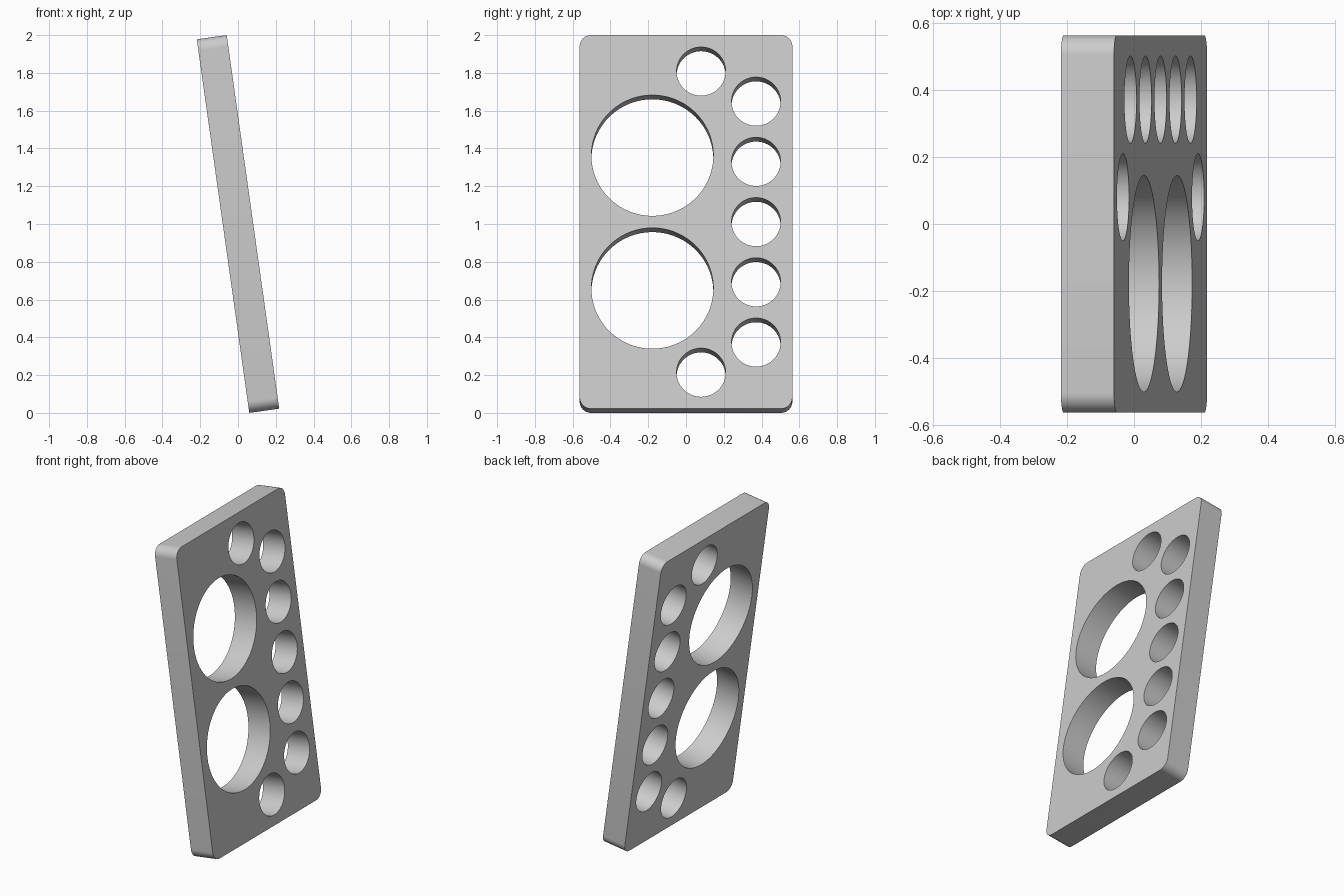
import bpy, bmesh, math
from mathutils import Matrix, Vector

if "Cube" in bpy.data.objects:
    bpy.data.objects.remove(bpy.data.objects["Cube"], do_unlink=True)

WIDTH, LENGTH, THICK, CORNER = 1.126, 1.997, 0.16, 0.06
TILT = math.radians(8)


def arc(cx, cy, r, start, end, steps):
    angles = [start + (end - start) * i / steps for i in range(steps + 1)]
    return [(cx + r * math.cos(a), cy + r * math.sin(a)) for a in angles]


def add_loop(curve, points):
    spline = curve.splines.new("POLY")
    spline.points.add(len(points) - 1)
    for p, (x, y) in zip(spline.points, points):
        p.co = (x, y, 0, 1)
    spline.use_cyclic_u = True


# Plate outline with rounded corners
profile = bpy.data.curves.new("plate_profile", "CURVE")
profile.dimensions = "2D"
profile.fill_mode = "BOTH"
profile.extrude = THICK / 2
outline = []
for i, (sx, sy) in enumerate([(1, 1), (-1, 1), (-1, -1), (1, -1)]):
    outline += arc(sx * (WIDTH / 2 - CORNER), sy * (LENGTH / 2 - CORNER), CORNER,
                   i * math.pi / 2, (i + 1) * math.pi / 2, 10)
add_loop(profile, outline)

# Holes: two large, a column of five small, one small at each end
holes = [(-0.178, s * 0.355, 0.323) for s in (-1, 1)]
holes += [(0.371, i * 0.322, 0.13) for i in range(-2, 3)]
holes += [(0.08, s * 0.805, 0.13) for s in (-1, 1)]
for x, y, r in holes:
    add_loop(profile, arc(x, y, r, 0, 2 * math.pi, 72)[:-1])

# Turn the filled profile into a clean mesh
source = bpy.data.objects.new("plate_profile", profile)
bpy.context.collection.objects.link(source)
graph = bpy.context.evaluated_depsgraph_get()
mesh = bpy.data.meshes.new_from_object(source.evaluated_get(graph))
bpy.data.objects.remove(source, do_unlink=True)
bm = bmesh.new()
bm.from_mesh(mesh)
bmesh.ops.remove_doubles(bm, verts=bm.verts, dist=0.0001)
bmesh.ops.recalc_face_normals(bm, faces=bm.faces)

# Stand the plate up and lean it back
side = Vector((0, 1, 0))
up = Vector((-math.sin(TILT), 0, math.cos(TILT)))
stand = Matrix((side, up, side.cross(up))).transposed().to_4x4()
bm.transform(Matrix.Translation((0, 0, 1)) @ stand)
bm.to_mesh(mesh)
bm.free()

plate = bpy.data.objects.new("perforated_plate", mesh)
bpy.context.collection.objects.link(plate)

# Material
grey = bpy.data.materials.new("light_grey")
grey.use_nodes = True
colour = (0.6, 0.6, 0.6, 1)
grey.diffuse_color = colour
grey.node_tree.nodes["Principled BSDF"].inputs["Base Color"].default_value = colour
mesh.materials.clear()
mesh.materials.append(grey)

# Smooth hole walls and corners, sharp rims
bpy.ops.object.select_all(action="DESELECT")
plate.select_set(True)
bpy.context.view_layer.objects.active = plate
bpy.ops.object.shade_smooth_by_angle(angle=math.radians(30))
